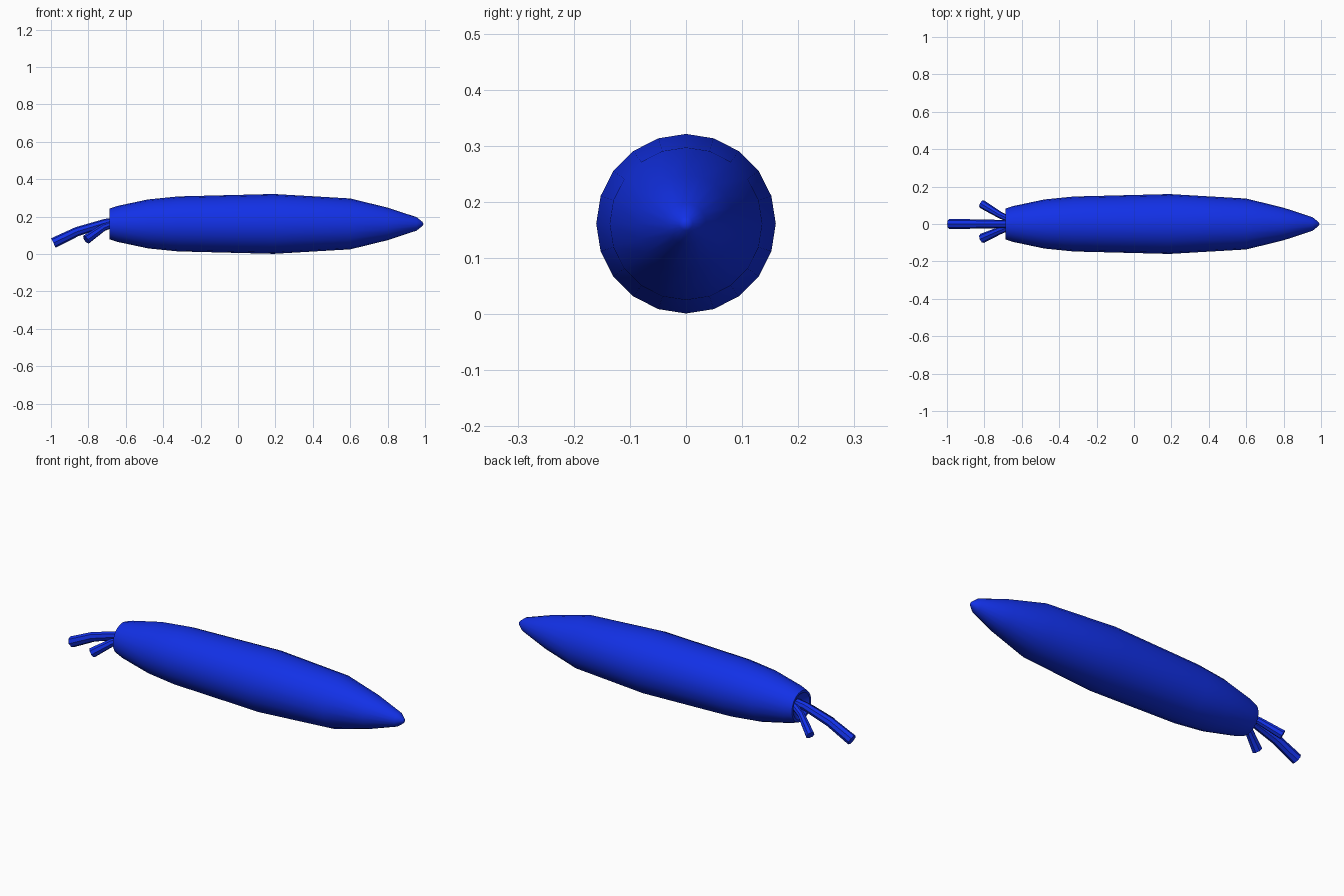
import bpy, bmesh, math
from mathutils import Vector

if "Cube" in bpy.data.objects:
    bpy.data.objects.remove(bpy.data.objects["Cube"])

blue = bpy.data.materials.new("blue")
blue.diffuse_color = (0.006, 0.03, 0.8, 1)
blue.use_nodes = True
blue.node_tree.nodes["Principled BSDF"].inputs["Base Color"].default_value = blue.diffuse_color


def tube(name, path, radii, sides):
    """Loft circular rings along a path lying in a vertical plane, with capped ends."""
    bm = bmesh.new()
    pts = [Vector(p) for p in path]
    axis = pts[-1] - pts[0]
    side = Vector((-axis.y, axis.x, 0)).normalized()
    rings = []
    for i, (p, r) in enumerate(zip(pts, radii)):
        t = (pts[min(i + 1, len(pts) - 1)] - pts[max(i - 1, 0)]).normalized()
        up = t.cross(side).normalized()
        rings.append([bm.verts.new(p + r * (math.cos(a) * up + math.sin(a) * side))
                      for a in (2 * math.pi * k / sides for k in range(sides))])
    for a, b in zip(rings, rings[1:]):
        for k in range(sides):
            n = (k + 1) % sides
            bm.faces.new((a[k], a[n], b[n], b[k]))
    bm.faces.new(rings[0])
    bm.faces.new(rings[-1])
    return finish(name, bm)


def lathe(name, profile, sides, height):
    """Spin an (x, radius) profile about a lengthwise axis."""
    bm = bmesh.new()
    verts = [bm.verts.new((x, 0, height + r)) for x, r in profile]
    edges = [bm.edges.new(e) for e in zip(verts, verts[1:])]
    bmesh.ops.spin(bm, geom=verts + edges, cent=(0, 0, height), axis=(1, 0, 0),
                   angle=2 * math.pi, steps=sides)
    bmesh.ops.remove_doubles(bm, verts=bm.verts, dist=0.0005)
    return finish(name, bm)


def finish(name, bm):
    bmesh.ops.recalc_face_normals(bm, faces=bm.faces)
    me = bpy.data.meshes.new(name)
    bm.to_mesh(me)
    bm.free()
    me.materials.append(blue)
    ob = bpy.data.objects.new(name, me)
    bpy.context.collection.objects.link(ob)
    bpy.ops.object.select_all(action='DESELECT')
    ob.select_set(True)
    bpy.context.view_layer.objects.active = ob
    bpy.ops.object.shade_smooth_by_angle(angle=math.radians(40))
    return ob


# Tapered root with a dimpled crown end
lathe("carrot_root", [(-0.655, 0), (-0.665, 0.045), (-0.687, 0.07), (-0.687, 0.082),
                      (-0.645, 0.096), (-0.48, 0.131), (-0.32, 0.147), (0.19, 0.16),
                      (0.6, 0.136), (0.8, 0.087), (0.955, 0.036), (0.985, 0.012),
                      (0.992, 0)], 20, 0.161)

# Long middle stalk
tube("middle_stalk", [(-0.64, 0, 0.175), (-0.71, 0, 0.166), (-0.86, 0, 0.12),
                      (-0.987, 0, 0.059)], [0.022, 0.022, 0.025, 0.028], 8)

# Short side stalks
tube("back_stalk", [(-0.64, 0.012, 0.17), (-0.72, 0.05, 0.142), (-0.813, 0.106, 0.078)],
     [0.017, 0.018, 0.023], 8)
tube("front_stalk", [(-0.64, -0.005, 0.17), (-0.72, -0.036, 0.142), (-0.812, -0.077, 0.077)],
     [0.018, 0.02, 0.026], 8)
